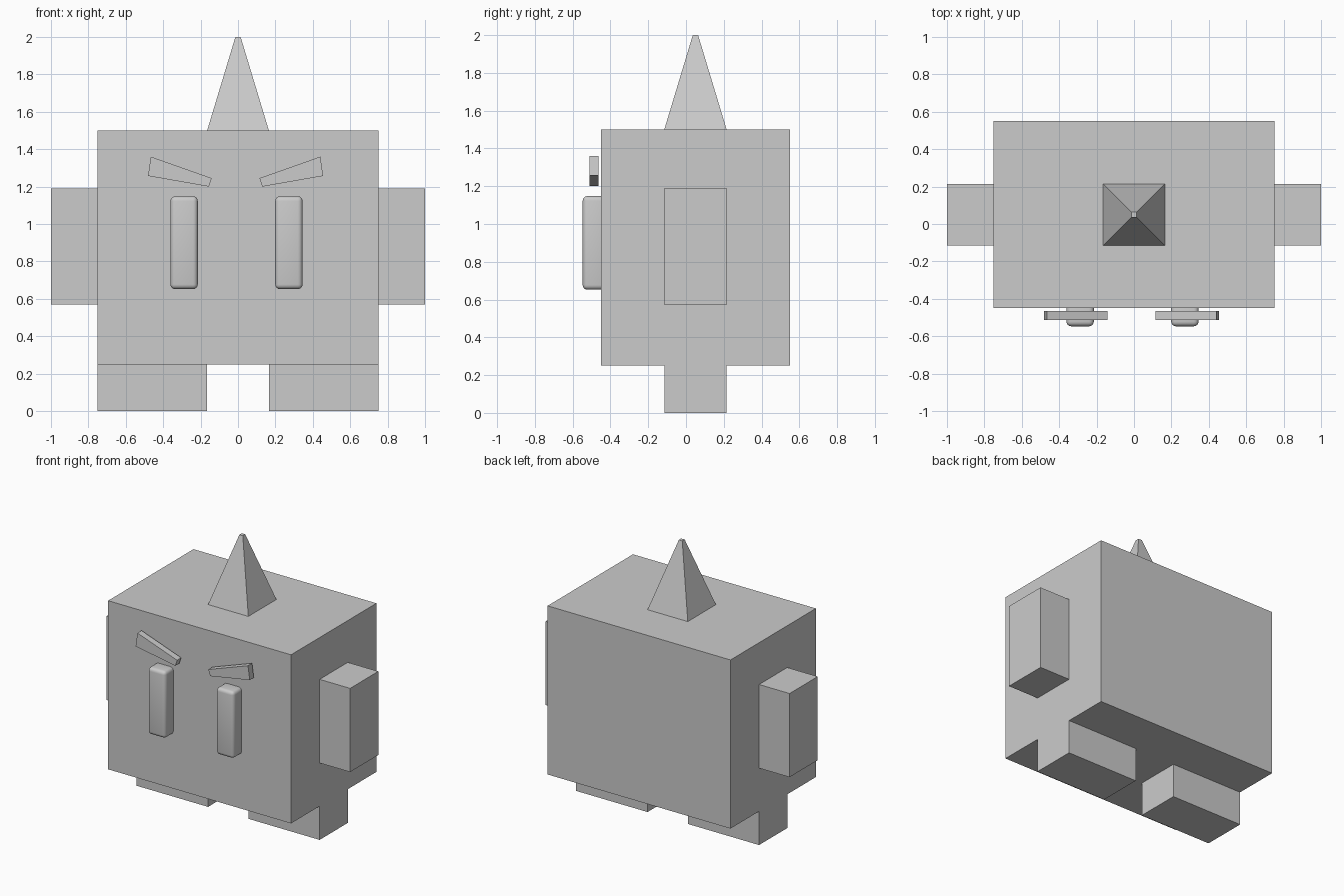
import bpy, bmesh, math
from mathutils import Vector

if "Cube" in bpy.data.objects:
    bpy.data.objects.remove(bpy.data.objects["Cube"])


def finish(name, bm):
    bmesh.ops.recalc_face_normals(bm, faces=bm.faces)
    mesh = bpy.data.meshes.new(name)
    bm.to_mesh(mesh)
    bm.free()
    obj = bpy.data.objects.new(name, mesh)
    bpy.context.collection.objects.link(obj)
    return obj


def box(name, lo, hi):
    lo, hi = Vector(lo), Vector(hi)
    bm = bmesh.new()
    bmesh.ops.create_cube(bm, size=1)
    bmesh.ops.scale(bm, vec=hi - lo, verts=bm.verts)
    bmesh.ops.translate(bm, vec=(lo + hi) / 2, verts=bm.verts)
    return finish(name, bm)


def front_plate(name, profile, y0, y1):
    """Extrude an (x, z) outline from y0 back to y1."""
    bm = bmesh.new()
    face = bm.faces.new([bm.verts.new((x, y0, z)) for x, z in profile])
    ext = bmesh.ops.extrude_face_region(bm, geom=[face])
    moved = [v for v in ext["geom"] if isinstance(v, bmesh.types.BMVert)]
    bmesh.ops.translate(bm, vec=(0, y1 - y0, 0), verts=moved)
    return finish(name, bm)


# Body block
box("body", (-0.75, -0.45, 0.25), (0.75, 0.55, 1.5))

# Horn: square cone with a tiny flat tip
bm = bmesh.new()
bmesh.ops.create_cube(bm, size=1)
for v in bm.verts:
    half = 0.014 if v.co.z > 0 else 0.165
    v.co = (math.copysign(half, v.co.x), 0.05 + math.copysign(half, v.co.y),
            2.0 if v.co.z > 0 else 1.5)
finish("horn", bm)

for side, s in (("right", 1), ("left", -1)):
    # Arms and legs
    for part, x0, x1, z0, z1 in (("arm", 0.75, 1.0, 0.57, 1.19),
                                 ("leg", 0.165, 0.75, 0.0, 0.25)):
        a, b = sorted((s * x0, s * x1))
        box(f"{side}_{part}", (a, -0.115, z0), (b, 0.215, z1))

    # Rounded eyes, set slightly into the face
    cx = -0.008 + s * 0.28
    eye = box(f"{side}_eye", (cx - 0.073, -0.547, 0.652), (cx + 0.073, -0.42, 1.148))
    bevel = eye.modifiers.new("rounding", "BEVEL")
    bevel.width = 0.025
    bevel.segments = 4
    for p in eye.data.polygons:
        p.use_smooth = True

    # Slanted, tapered eyebrows hovering just off the face
    outline = [(0.128, 1.245), (0.453, 1.36), (0.468, 1.257), (0.143, 1.2)]
    front_plate(f"{side}_eyebrow", [(-0.013 + s * x, z) for x, z in outline], -0.512, -0.464)
